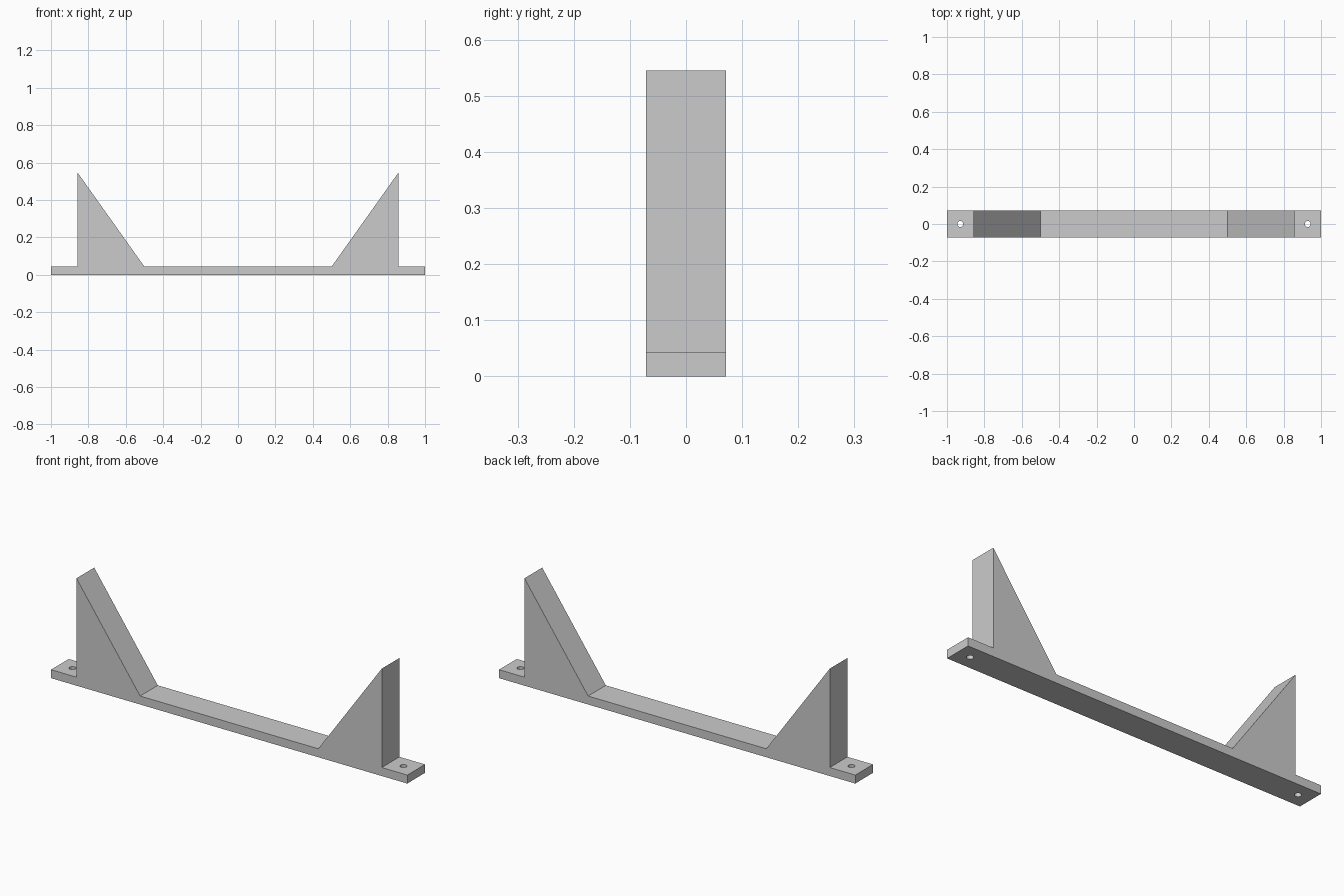
import bpy, bmesh

HALF_DEPTH = 0.071
BASE_TOP = 0.043
PEAK = 0.545

cube = bpy.data.objects.get("Cube")
if cube:
    bpy.data.objects.remove(cube, do_unlink=True)

grey = bpy.data.materials.new("light grey")
grey.use_nodes = True
grey.diffuse_color = (0.6, 0.6, 0.6, 1)
grey.node_tree.nodes["Principled BSDF"].inputs["Base Color"].default_value = (0.6, 0.6, 0.6, 1)


def extrude_profile(name, points):
    """Make a flat-shaded solid from an x-z outline, centred on y."""
    bm = bmesh.new()
    face = bm.faces.new([bm.verts.new((x, -HALF_DEPTH, z)) for x, z in points])
    result = bmesh.ops.extrude_face_region(bm, geom=[face])
    moved = [v for v in result["geom"] if isinstance(v, bmesh.types.BMVert)]
    bmesh.ops.translate(bm, verts=moved, vec=(0, 2 * HALF_DEPTH, 0))
    bmesh.ops.recalc_face_normals(bm, faces=bm.faces)
    mesh = bpy.data.meshes.new(name)
    bm.to_mesh(mesh)
    bm.free()
    mesh.materials.append(grey)
    obj = bpy.data.objects.new(name, mesh)
    bpy.context.collection.objects.link(obj)
    return obj


# Base bar and two triangular uprights as one continuous outline
right_half = [(1, 0), (1, BASE_TOP), (0.857, BASE_TOP), (0.857, PEAK), (0.5, BASE_TOP)]
left_half = [(-x, z) for x, z in reversed(right_half)]
bracket = extrude_profile("cradle_bracket", right_half + left_half)

# Screw holes through both end tabs
for side, x in (("left", 0.929), ("right", -0.929)):
    bpy.ops.mesh.primitive_cylinder_add(vertices=32, radius=0.016, depth=0.2, location=(x, 0, 0))
    cutter = bpy.context.object
    cutter.name = side + "_hole_cutter"
    cutter.data.materials.append(grey)
    cutter.hide_render = True
    cutter.hide_viewport = True
    cutter.display_type = 'WIRE'
    hole = bracket.modifiers.new(side + "_screw_hole", 'BOOLEAN')
    hole.operation = 'DIFFERENCE'
    hole.solver = 'EXACT'
    hole.object = cutter
